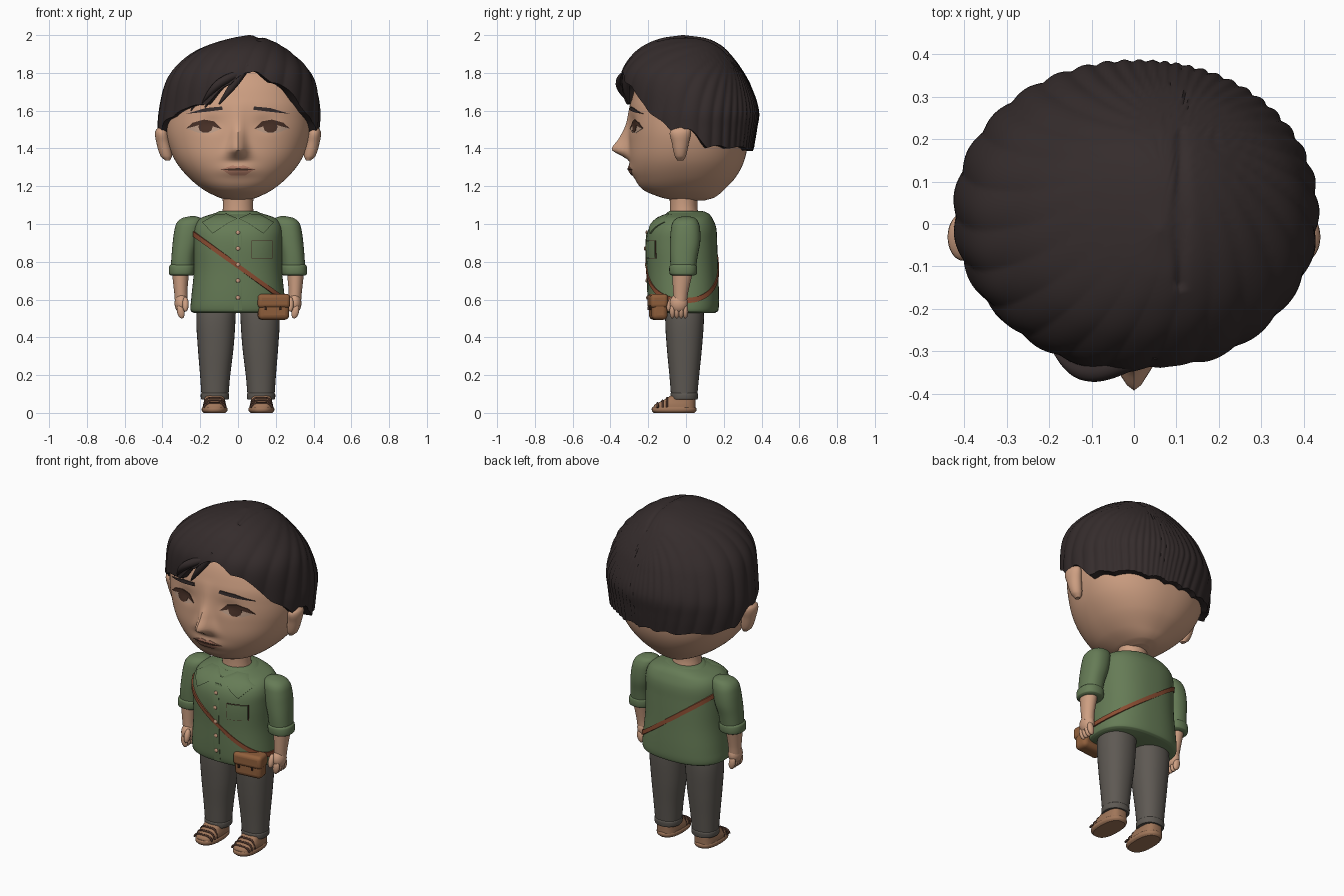
import bpy, bmesh
from math import sin, cos, pi, exp, hypot, atan2, radians, copysign
from mathutils import Vector

cube = bpy.data.objects.get("Cube")
if cube:
    bpy.data.objects.remove(cube)


def material(name, *rgb):
    m = bpy.data.materials.new(name)
    m.use_nodes = True
    m.diffuse_color = (*rgb, 1)
    bsdf = next(n for n in m.node_tree.nodes if n.type == 'BSDF_PRINCIPLED')
    bsdf.inputs["Base Color"].default_value = (*rgb, 1)
    bsdf.inputs["Roughness"].default_value = 0.8
    return m


skin = material("skin", .62, .35, .225)
hair = material("dark hair", .035, .025, .025)
dark = material("dark brown", .065, .03, .02)
white = material("eye white", .5, .33, .24)
lip = material("lip", .46, .21, .14)
green = material("green cloth", .132, .2, .093)
grey = material("grey cloth", .112, .1, .087)
leather = material("leather", .28, .115, .045)
strap_red = material("strap leather", .26, .075, .032)
tan = material("sandal tan", .35, .18, .1)


def smooth(obj, mat, angle=40):
    obj.data.materials.append(mat)
    bpy.ops.object.select_all(action='DESELECT')
    obj.select_set(True)
    bpy.context.view_layer.objects.active = obj
    bpy.ops.object.shade_smooth_by_angle(angle=radians(angle))
    return obj


def build(name, verts, faces, mat, angle=40):
    me = bpy.data.meshes.new(name)
    me.from_pydata(verts, [], faces)
    bm = bmesh.new()
    bm.from_mesh(me)
    bmesh.ops.recalc_face_normals(bm, faces=bm.faces)
    bm.to_mesh(me)
    bm.free()
    obj = bpy.data.objects.new(name, me)
    bpy.context.collection.objects.link(obj)
    return smooth(obj, mat, angle)


def quads(rows, cols, loop=False):
    return [(r * cols + c, r * cols + (c + 1) % cols,
             (r + 1) % rows * cols + (c + 1) % cols, (r + 1) % rows * cols + c)
            for r in range(rows if loop else rows - 1) for c in range(cols)]


def sample(table, v):
    """Smooth interpolation of table rows, keyed by their first column."""
    v = min(max(v, table[0][0]), table[-1][0])
    last = len(table) - 1
    i = next(k for k in range(last) if v <= table[k + 1][0])
    a, b = table[i], table[i + 1]
    h = b[0] - a[0]
    t = (v - a[0]) / h

    def slope(k, c):
        p, q = table[max(k - 1, 0)], table[min(k + 1, last)]
        return (q[c] - p[c]) / (q[0] - p[0])
    return [a[c] + (b[c] - a[c]) * t * t * (3 - 2 * t)
            + h * t * (1 - t) * ((1 - t) * slope(i, c) - t * slope(i + 1, c))
            for c in range(1, len(a))]


def ring(row, a, n):
    cx, hw, y0, y1 = row
    p = lambda u: copysign(abs(u) ** (2 / n), u)
    return cx + hw * p(cos(a)), (y0 + y1) / 2 + (y1 - y0) / 2 * p(sin(a))


def loft(name, table, mat, n=2, seg=32, sub=5, side=1, relief=None):
    """Stack rings; each row is z, centre x, half width, front y, back y."""
    keys = [a[0] + (b[0] - a[0]) * k / sub for a, b in zip(table, table[1:]) for k in range(sub)]
    keys.append(table[-1][0])
    verts = []
    for z in keys:
        row = sample(table, z)
        for k in range(seg):
            x, y = ring(row, 2 * pi * k / seg, n)
            if relief and y < 0:
                y -= relief(x, z)
            verts.append((side * x, y, z))
    faces = quads(len(keys), seg)
    faces += [tuple(range(seg)), tuple(range(len(verts) - seg, len(verts)))]
    return build(name, verts, faces, mat)


def front(table, n, relief=lambda x, z: 0):
    def f(x, z):
        cx, hw, y0, y1 = sample(table, z)
        t = min(1, abs((x - cx) / hw))
        return (y0 + y1) / 2 - (y1 - y0) / 2 * (1 - t ** n) ** (1 / n) - relief(x, z)
    return f


def plate(name, outline, surf, mat, off, side=1):
    """Thin plate wrapped on the front of a lofted surface."""
    pts = [Vector(p).lerp(Vector(q), k / 6) for p, q in zip(outline, outline[1:] + outline[:1]) for k in range(6)]
    mid = sum(pts, Vector((0, 0))) / len(pts)
    verts = [(side * p.x, surf(p.x, p.y) + .004, p.y) for p in pts]
    for s in (1, .75, .5, .25, .02):
        for p in pts:
            q = mid.lerp(p, s)
            verts.append((side * q.x, surf(q.x, q.y) - off, q.y))
    n = len(pts)
    return build(name, verts, quads(6, n) + [tuple(range(5 * n, 6 * n))], mat)


def disc(x, z, r, squash=1):
    return [(x + r * cos(k * pi / 5), z + r * squash * sin(k * pi / 5)) for k in range(10)]


def ball(name, loc, scale, mat, rot=(0, 0, 0)):
    bpy.ops.mesh.primitive_uv_sphere_add(segments=20, ring_count=12, location=loc, rotation=rot)
    obj = bpy.context.object
    obj.name, obj.scale = name, scale
    return smooth(obj, mat)


def box(name, loc, size, mat, bevel):
    bpy.ops.mesh.primitive_cube_add(size=1, location=loc, rotation=(0, 0, .12))
    obj = bpy.context.object
    obj.name, obj.scale = name, size
    bpy.ops.object.transform_apply(location=False, rotation=False)
    mod = obj.modifiers.new("round", 'BEVEL')
    mod.width, mod.segments = bevel, 4
    return smooth(obj, mat)


def tube(name, pts, radii, mat):
    cu = bpy.data.curves.new(name, 'CURVE')
    cu.dimensions, cu.bevel_depth, cu.use_fill_caps = '3D', 1, True
    cu.bevel_resolution = 3
    sp = cu.splines.new('NURBS')
    sp.points.add(len(pts) - 1)
    for p, co, r in zip(sp.points, pts, radii):
        p.co, p.radius = (*co, 1), r
    sp.use_endpoint_u, sp.order_u = True, 3
    obj = bpy.data.objects.new(name, cu)
    bpy.context.collection.objects.link(obj)
    bpy.ops.object.select_all(action='DESELECT')
    obj.select_set(True)
    bpy.context.view_layer.objects.active = obj
    bpy.ops.object.convert(target='MESH')
    return smooth(bpy.context.object, mat)


# Head with nose, lips and eye sockets as relief
HEAD = [(1.125, 0, .05, -.06, .1), (1.14, 0, .1, -.13, .15), (1.18, 0, .18, -.225, .2),
        (1.25, 0, .265, -.275, .265), (1.34, 0, .335, -.3, .31), (1.45, 0, .378, -.302, .33),
        (1.55, 0, .39, -.3, .335), (1.65, 0, .38, -.29, .32), (1.78, 0, .31, -.24, .25), (1.9, 0, .15, -.12, .1)]
NOSE = [(1.335, 0, .06), (1.362, .04, .055), (1.393, .09, .045), (1.45, .055, .037),
        (1.52, .02, .034), (1.6, .006, .034), (1.66, 0, .034)]


def face_relief(x, z):
    depth, width = sample(NOSE, z)
    bump = lambda cx, cz, w, h: exp(-((abs(x) - cx) / w) ** 2 - ((z - cz) / h) ** 2)
    return depth * exp(-(x / width) ** 2) + .014 * bump(0, 1.285, .09, .03) - .012 * bump(.14, 1.53, .06, .04)


loft("head", HEAD, skin, 2.25, 200, 9, relief=face_relief)
face = front(HEAD, 2.25, face_relief)
loft("neck", [(1.03, 0, .085, -.085, .07), (1.1, 0, .08, -.085, .06), (1.18, 0, .085, -.09, .07)], skin)
plate("upper_lip", [(-.095, 1.287), (-.03, 1.31), (0, 1.305), (.03, 1.31), (.095, 1.287)], face, lip, .003)
plate("lower_lip", [(-.085, 1.288), (.085, 1.288), (.04, 1.258), (-.04, 1.258)], face, lip, .004)
plate("mouth_line", [(-.09, 1.29), (0, 1.296), (.09, 1.29), (.05, 1.284), (-.05, 1.284)], face, dark, .006)

# Hair cap: side-parted shell with ridged strands spiralling from the crown
HAIR = [(1.38, .005, .415, -.31, .355), (1.5, .002, .428, -.33, .375), (1.6, .008, .427, -.34, .386),
        (1.74, .012, .4, -.35, .34), (1.82, .015, .357, -.335, .295), (1.9, .02, .272, -.28, .235),
        (1.95, .035, .185, -.215, .18), (1.985, .055, .085, -.125, .1), (2, .06, .004, -.02, -.01)]
HAIRLINE = [(0, 1.5), (12, 1.41), (30, 1.4), (90, 1.385), (150, 1.4), (168, 1.42), (180, 1.5), (192, 1.48),
            (205, 1.53), (220, 1.58), (235, 1.61), (248, 1.64), (258, 1.71), (270, 1.77), (278, 1.8),
            (290, 1.76), (307, 1.7), (322, 1.6), (335, 1.53), (348, 1.48), (360, 1.5)]
COLS, ROWS = 320, 44
verts = []
for r in range(-2, ROWS + 1):
    for c in range(COLS):
        a = 2 * pi * c / COLS
        jag = a * 9 + sin(a * 4)
        low = sample(HAIRLINE, 360 * c / COLS)[0] + .016 * abs(sin(jag))
        z = low + (2 - low) * sin(max(r, 0) / ROWS * pi / 2)
        x, y = ring(sample(HAIR, z), a, 2.08)
        dx, dy = x - .11, y - .22
        d = hypot(dx, dy) + (2 - z) * .5
        turn = atan2(dy, dx)
        strand = abs(sin(17 * turn + 9 * d + sin(3 * turn))) - .8
        parting = exp(-(dx / .014) ** 2) if -.37 < dy < 0 and z > 1.8 else 0
        k = (1 + .02 * strand * min(1, d / .15)) * (1, .88, .74)[max(-r, 0)]
        verts.append((x * k, y * k, z - .01 * parting + (.04 if r == -2 else 0)))
build("hair_cap", verts, quads(ROWS + 3, COLS) + [tuple(range(len(verts) - COLS, len(verts)))], hair, 60)
for k in range(4):
    x = -.05 - .075 * k
    tube("fringe_lock", [(x + .1, -.3 + .03 * k, 1.84), (x + .03, -.335 + .025 * k, 1.74),
                         (x - .05, -.3 + .03 * k, 1.635 - .018 * k)], (.02, .03, .003), hair)
# Loose curled lock over the right brow
tube("loose_lock", [(.02, -.31, 1.8), (-.07, -.355, 1.77), (-.15, -.345, 1.7), (-.19, -.3, 1.64)],
     (.02, .025, .018, .002), hair)

# Shirt body, collar, placket, buttons and pocket
TORSO = [(.53, 0, .235, -.175, .155), (.54, 0, .25, -.19, .17), (.6, 0, .248, -.2, .175), (.75, 0, .234, -.206, .17),
         (.9, 0, .235, -.212, .165), (.98, 0, .232, -.195, .16), (1.03, 0, .2, -.15, .14), (1.055, 0, .13, -.1, .12),
         (1.065, 0, .09, -.08, .1)]
loft("shirt_body", TORSO, green, 2.4, 64)
chest = front(TORSO, 2.4)
loft("collar_band", [(1.03, 0, .13, -.115, .125), (1.055, 0, .122, -.105, .12), (1.068, 0, .1, -.09, .09)], green)
plate("placket", [(-.02, .545), (-.02, 1), (.02, 1), (.02, .545)], chest, green, .003)
for z in (.61, .7, .785, .87, .955):
    ball("button", (0, chest(0, z) - .004, z), (.011, .006, .011), skin)
for grow, mat in ((.003, dark), (0, green)):
    x0, x1, z0, z1 = .075 - grow, .18 + grow, .82 - grow, .91 + grow
    plate("pocket", [(x0, z0), (x0, z1), (x1, z1), (x1, z0)], chest, mat, .006 - grow)

# Diagonal strap all round the body
verts = []
for k in range(96):
    a, x = 2 * pi * k / 96, 0
    for _ in range(8):
        z = .777 - .733 * x
        x, y = ring(sample(TORSO, z), a, 2.4)
    for dz, s in ((-.014, .97), (-.014, 1.03), (.014, 1.03), (.014, .97)):
        px, py = ring(sample(TORSO, z + dz), a, 2.4)
        verts.append((px * s, py * s, z + dz))
build("shoulder_strap", verts, quads(96, 4, True), strap_red)

# Satchel
box("satchel", (.187, -.147, .555), (.165, .085, .125), leather, .025)
box("satchel_flap", (.187, -.15, .592), (.174, .094, .075), leather, .02)
for x in (.145, .225):
    box("satchel_buckle", (x, -.195 + (x - .187) * .12, .553), (.01, .008, .018), dark, .002)

# Everything that comes in pairs
for side, tag in ((1, "left_"), (-1, "right_")):
    loft(tag + "ear", [(1.335, .372, .012, -.045, -.015), (1.36, .38, .03, -.06, 0), (1.43, .396, .036, -.075, .015),
                       (1.49, .404, .034, -.085, .025), (1.52, .4, .012, -.05, .005)], skin, side=side)
    plate(tag + "eye", [(.09, 1.503), (.125, 1.538), (.18, 1.548), (.235, 1.53), (.27, 1.505),
                        (.21, 1.483), (.14, 1.483)], face, white, .002, side)
    plate(tag + "iris", disc(.172, 1.514, .038, .84), face, dark, .004, side)
    plate(tag + "eyelid", [(.085, 1.502), (.125, 1.543), (.18, 1.553), (.24, 1.536), (.275, 1.505),
                           (.235, 1.529), (.18, 1.543), (.125, 1.533)], face, dark, .005, side)
    plate(tag + "eyebrow", [(.08, 1.605), (.085, 1.622), (.17, 1.614), (.275, 1.583), (.17, 1.594)],
          face, hair, .006, side)
    plate(tag + "collar_flap", [(.005, 1.03), (.06, 1), (.135, .95), (.19, 1.01), (.12, 1.05), (.06, 1.055)],
          chest, green, .009, side)
    # Sleeve, rolled cuff, forearm and hand
    loft(tag + "sleeve", [(.75, .297, .06, -.08, .05), (.83, .29, .062, -.085, .062), (.9, .278, .068, -.085, .075),
                          (.97, .266, .07, -.08, .075), (1.01, .256, .066, -.07, .065), (1.033, .245, .046, -.045, .045),
                          (1.042, .24, .01, -.01, .01)], green, 2.3, side=side)
    loft(tag + "cuff", [(.728, .298, .058, -.075, .045), (.735, .298, .067, -.086, .056),
                        (.775, .296, .068, -.088, .058), (.785, .296, .06, -.08, .05)], green, 2.3, side=side)
    loft(tag + "forearm", [(.59, .3, .034, -.065, .005), (.64, .303, .035, -.068, .012),
                           (.76, .305, .047, -.075, .04)], skin, side=side)
    ball(tag + "palm", (side * .3, -.038, .58), (.036, .048, .052), skin)
    for k in range(4):
        ball(tag + "finger", (side * .303, -.072 + .023 * k, .537), (.02, .015, .038), skin, (0, side * .2, 0))
    ball(tag + "thumb", (side * .278, -.082, .575), (.017, .018, .04), skin, (-.3, 0, 0))
    # Trouser leg with hem
    loft(tag + "trouser_leg", [(.075, .122, .07, -.078, .058), (.2, .121, .08, -.088, .07), (.35, .118, .095, -.102, .085),
                               (.5, .117, .104, -.11, .095), (.6, .11, .1, -.1, .09)], grey, 2.2, side=side)
    loft(tag + "trouser_hem", [(.07, .122, .07, -.08, .06), (.076, .122, .074, -.082, .062),
                               (.1, .122, .075, -.083, .064), (.106, .122, .07, -.08, .06)], grey, 2.2, side=side)
    # Sandal with sole and low straps
    loft(tag + "sole", [(0, .124, .058, -.17, .045), (.01, .124, .067, -.18, .054),
                        (.024, .124, .068, -.181, .055), (.03, .124, .064, -.176, .05)], tan, 2.4, side=side)
    loft(tag + "foot", [(.02, .124, .062, -.174, .05), (.045, .124, .06, -.165, .05),
                        (.065, .124, .056, -.125, .05), (.095, .124, .052, -.075, .048)], tan, 3, side=side)
    for y, top in ((-.15, .05), (-.125, .063), (-.1, .077)):
        tube(tag + "sandal_strap", [(side * (.124 + dx), y, z) for dx, z in
                                    ((-.058, .028), (-.05, top), (0, top + .002), (.05, top), (.058, .028))],
             [.006] * 5, dark)
